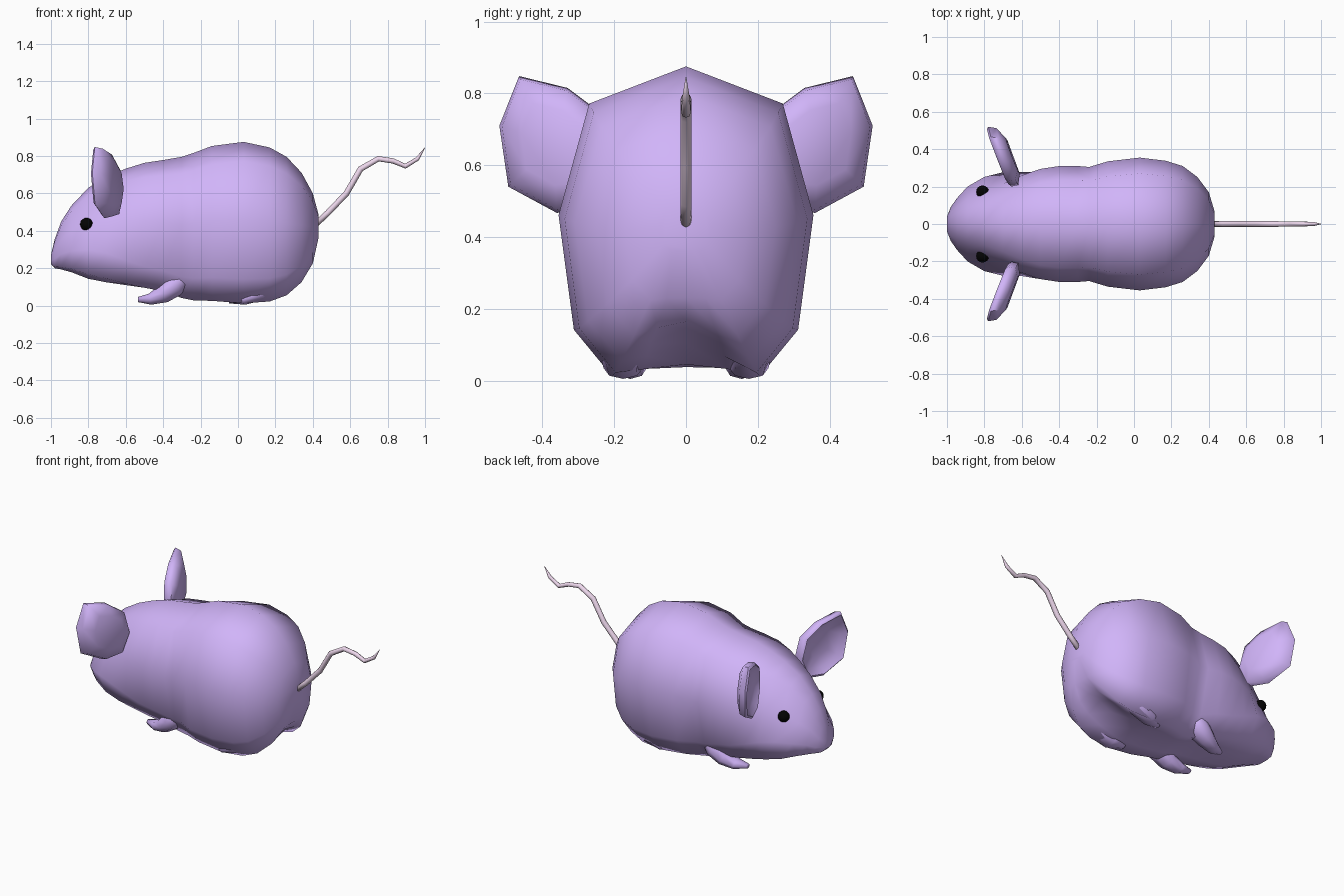
import bpy, bmesh, math
from mathutils import Vector

if "Cube" in bpy.data.objects:
    bpy.data.objects.remove(bpy.data.objects["Cube"])


def material(name, rgb):
    m = bpy.data.materials.new(name)
    m.diffuse_color = (*rgb, 1)
    m.use_nodes = True
    m.node_tree.nodes["Principled BSDF"].inputs["Base Color"].default_value = m.diffuse_color
    return m


FUR = material("lilac_fur", (0.64, 0.46, 0.95))
PINK = material("pale_pink", (0.85, 0.68, 0.84))
BLACK = material("black", (0.001, 0.001, 0.001))


def loft(name, rings, mat, angle=180):
    """Skin a list of equal-length rings, capping both ends."""
    bm = bmesh.new()
    rows = [[bm.verts.new(p) for p in r] for r in rings]
    n = len(rows[0])
    for a, b in zip(rows, rows[1:]):
        for i in range(n):
            j = (i + 1) % n
            bm.faces.new((a[i], a[j], b[j], b[i]))
    bm.faces.new(rows[0][::-1])
    bm.faces.new(rows[-1])
    bmesh.ops.recalc_face_normals(bm, faces=bm.faces)
    me = bpy.data.meshes.new(name)
    bm.to_mesh(me)
    bm.free()
    ob = bpy.data.objects.new(name, me)
    bpy.context.collection.objects.link(ob)
    me.materials.append(mat)
    bpy.ops.object.select_all(action='DESELECT')
    ob.select_set(True)
    bpy.context.view_layer.objects.active = ob
    bpy.ops.object.shade_smooth_by_angle(angle=math.radians(angle))
    return ob


def tube(name, path, mat, sides=8):
    """Path of (centre, side radius, upright radius) swept along its tangents."""
    rings = []
    for k, (c, rs, ru) in enumerate(path):
        a, b = path[max(k - 1, 0)][0], path[min(k + 1, len(path) - 1)][0]
        t = (Vector(b) - Vector(a)).normalized()
        side = Vector((0, 1, 0))
        up = t.cross(side)
        rings.append([Vector(c) + side * rs * math.cos(q) + up * ru * math.sin(q)
                      for q in (2 * math.pi * i / sides for i in range(sides))])
    return loft(name, rings, mat)


# Body: x, top z, bottom z, half width, head-section blend, belly lift, lower width
stations = [
    (-1.00, .27, .22, .04, 1, 0, 1), (-.98, .355, .20, .09, 1, 0, 1),
    (-.945, .45, .193, .14, 1, 0, 1), (-.89, .535, .178, .20, 1, 0, 1),
    (-.80, .63, .143, .252, 1, 0, 1), (-.70, .69, .122, .285, .75, 0, 1),
    (-.60, .732, .105, .30, .4, 0, 1), (-.50, .763, .09, .31, .15, 0, 1),
    (-.40, .778, .075, .315, .05, 0, .97), (-.30, .795, .04, .31, 0, 0, .9),
    (-.24, .815, .028, .305, 0, 0, .9), (-.14, .853, .025, .335, 0, 0, 1),
    (.03, .875, .012, .355, 0, .02, 1), (.17, .845, .022, .338, 0, .07, 1),
    (.26, .795, .055, .31, 0, .08, 1), (.34, .71, .125, .25, 0, .03, 1),
    (.40, .60, .225, .17, 0, 0, 1), (.43, .49, .36, .07, 0, 0, 1)]
trunk = [(0, 1), (.76, .88), (1, .52), (.88, .15), (.58, 0), (.32, .012), (0, .015)]
head = [(0, 1), (.44, .92), (.67, .62), (1, .32), (.75, .05), (.35, 0), (0, 0)]
rings = []
for x, top, bot, w, h, lift, low in stations:
    half = []
    for i, (a, b) in enumerate(zip(trunk, head)):
        y = (a[0] * (1 - h) + b[0] * h) * w * (low if i > 2 else 1)
        z = bot + (top - bot) * (a[1] * (1 - h) + b[1] * h)
        half.append((y, z + (lift if i == 6 else lift * .5 if i == 5 else 0)))
    rings.append([(x, y, z) for y, z in half] + [(x, -y, z) for y, z in half[-2:0:-1]])
loft("body", rings, FUR)

# Tail
tail = [(.41, .43), (.48, .495), (.58, .60), (.655, .73), (.75, .785),
        (.83, .773), (.895, .745), (.96, .785), (1.0, .845)]
tube("tail", [((x, 0, z), r, r) for (x, z), r in
              zip(tail, (.016, .016, .016, .016, .015, .014, .013, .011, .001))], PINK)

# Ear outline in y, z; the plate sweeps forward as it goes out
ear_outline = [(.23, .74), (.33, .815), (.465, .848), (.52, .71), (.495, .54),
               (.36, .467), (.25, .48), (.20, .60)]
cy, cz = .37, .66


def ear_ring(scale, shift, s):
    ring = []
    for y, z in ear_outline:
        yy, zz = cy + (y - cy) * scale, cz + (z - cz) * scale
        x = -.655 - (yy - .2) * .37 - max(zz - .6, 0) * .05
        ring.append((x + shift, s * yy, zz))
    return ring


for label, s in (("left", -1), ("right", 1)):
    # Cupped ear: dished front, rim, domed back
    loft(label + "_ear", [ear_ring(.4, .03, s), ear_ring(.74, .015, s), ear_ring(.92, -.012, s),
                          ear_ring(1, 0, s), ear_ring(.95, .04, s), ear_ring(.6, .07, s)],
         FUR, 60)

    # Eye
    bpy.ops.mesh.primitive_uv_sphere_add(segments=16, ring_count=10, radius=.034,
                                         location=(-.81, s * .172, .435))
    eye = bpy.context.object
    eye.name = label + "_eye"
    eye.data.materials.append(BLACK)
    bpy.ops.object.shade_smooth()

    # Front leg and paw
    tube(label + "_front_leg", [((-.27, s * .17, .19), .05, .05), ((-.34, s * .17, .11), .075, .065),
                                ((-.40, s * .17, .062), .06, .05), ((-.47, s * .155, .034), .045, .031),
                                ((-.535, s * .14, .032), .018, .014)], FUR)

    # Hind foot, emerging from the haunch
    tube(label + "_hind_foot", [((.22, s * .17, .15), .05, .05), ((.12, s * .18, .075), .06, .05),
                                ((.03, s * .175, .035), .055, .032), ((-.05, s * .155, .025), .02, .014)], FUR)
